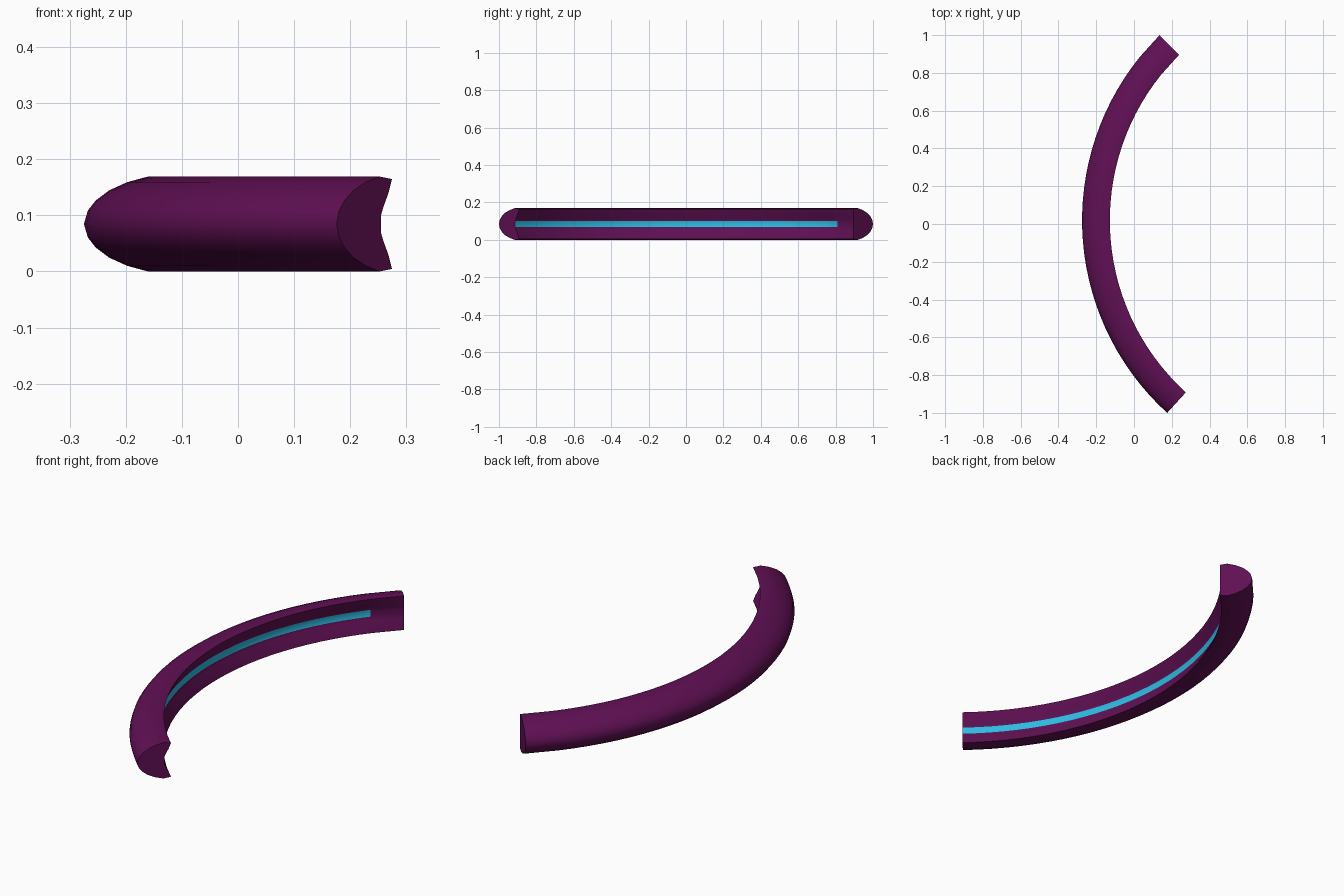
import bpy, bmesh, math

cube = bpy.data.objects.get("Cube")
if cube:
    bpy.data.objects.remove(cube, do_unlink=True)


def material(name, rgb):
    m = bpy.data.materials.new(name)
    m.use_nodes = True
    m.diffuse_color = (*rgb, 1)
    m.node_tree.nodes["Principled BSDF"].inputs["Base Color"].default_value = (*rgb, 1)
    return m


purple = material("deep purple", (0.117, 0.005, 0.088))
cyan = material("bright cyan", (0.027, 0.50, 0.76))

# Arc of the handle, seen from above
CX, CY, RADIUS = 1.103, 0.019, 1.378
START, STRIP_END, END = (math.radians(a) for a in (227.7, 141.1, 134.6))
STEPS = 30
MID_Z = 0.0845
TIP = 0.147

# Upper half of the cross-section: (depth from the outer face, height above middle)
back = [(0.007, 0.024), (0.021, 0.042), (0.045, 0.060), (0.077, 0.0745), (0.114, 0.0845)]
groove = [(TIP, 0.080), (0.138, 0.056), (0.123, 0.028), (0.118, 0.016)]
half = back + groove
section = [(0, 0)] + half + [(d, -z) for d, z in reversed(half)]
strip_index = len(half)


def ring(bm, angle, flat=False):
    """One cross-section; the flat version has the groove filled in."""
    verts = []
    for i, (depth, z) in enumerate(section):
        in_groove = len(back) < i <= len(section) - len(back) - 1
        r = RADIUS - (TIP if flat and in_groove else depth)
        verts.append(bm.verts.new((CX + r * math.cos(angle),
                                   CY + r * math.sin(angle), MID_Z + z)))
    return verts


# Sweep the section, then close the groove over the last stretch
bm = bmesh.new()
rings = [ring(bm, START + (STRIP_END - START) * i / STEPS) for i in range(STEPS + 1)]
rings.append(ring(bm, END, flat=True))
n = len(section)
for k, (a, b) in enumerate(zip(rings, rings[1:])):
    for i in range(n):
        j = (i + 1) % n
        face = bm.faces.new((a[i], a[j], b[j], b[i]))
        # Coloured strip along the bottom of the groove
        if i == strip_index and k < STEPS:
            face.material_index = 1
bm.faces.new(rings[0])
bm.faces.new(rings[-1])
bmesh.ops.recalc_face_normals(bm, faces=bm.faces)

mesh = bpy.data.meshes.new("curved_handle")
bm.to_mesh(mesh)
bm.free()
mesh.materials.append(purple)
mesh.materials.append(cyan)
handle = bpy.data.objects.new("curved_handle", mesh)
bpy.context.collection.objects.link(handle)

bpy.ops.object.select_all(action="DESELECT")
handle.select_set(True)
bpy.context.view_layer.objects.active = handle
bpy.ops.object.shade_smooth_by_angle(angle=math.radians(35))
